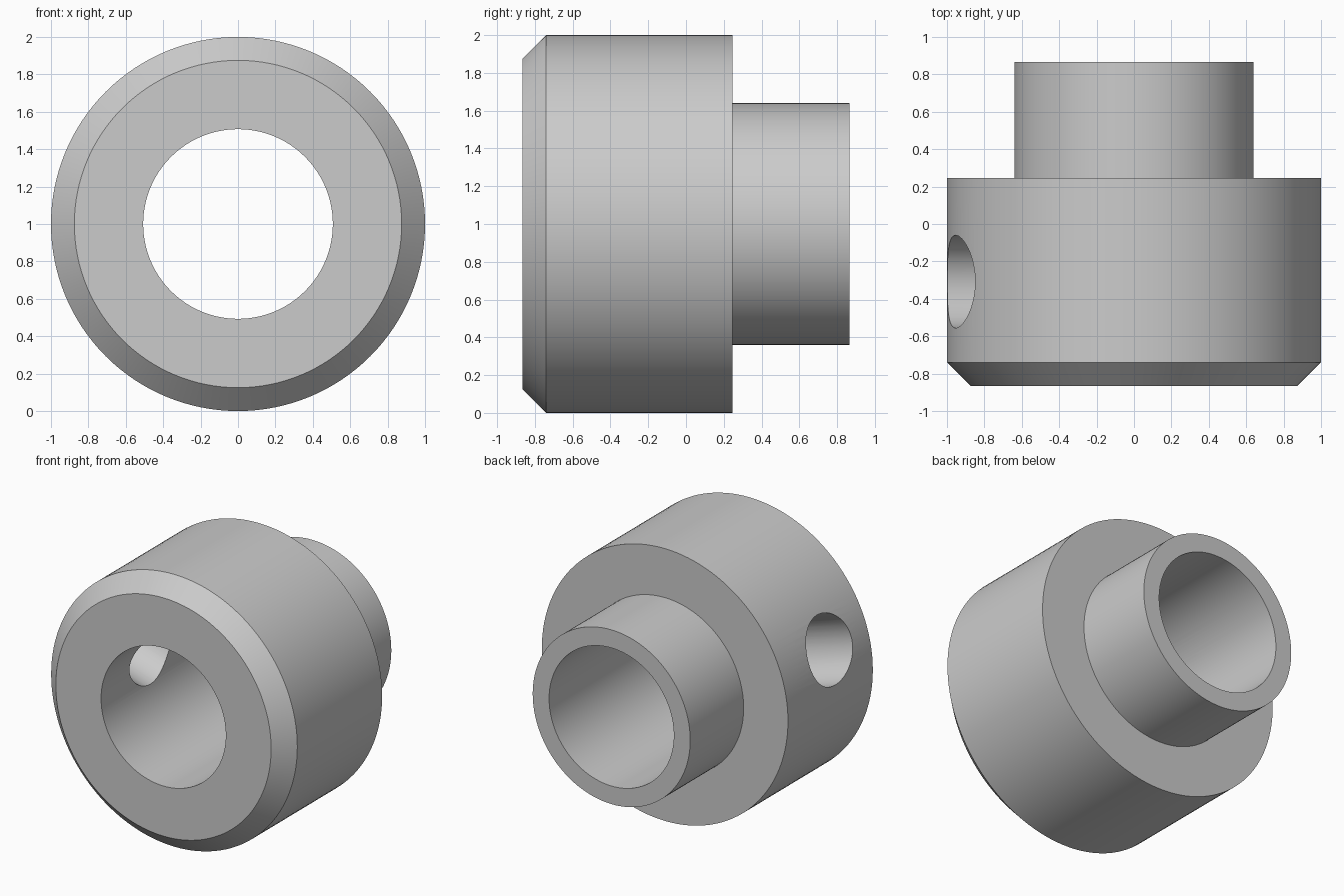
import bpy
import bmesh
import math
from mathutils import Matrix, Vector

SEGMENTS = 128
HOLE_TILT = math.radians(17.5)

if "Cube" in bpy.data.objects:
    bpy.data.objects.remove(bpy.data.objects["Cube"], do_unlink=True)


def make_material(name, color):
    mat = bpy.data.materials.new(name)
    mat.use_nodes = True
    mat.diffuse_color = color
    mat.node_tree.nodes["Principled BSDF"].inputs["Base Color"].default_value = color
    return mat


def add_object(name, bm, mat):
    bmesh.ops.recalc_face_normals(bm, faces=bm.faces)
    mesh = bpy.data.meshes.new(name)
    bm.to_mesh(mesh)
    bm.free()
    mesh.materials.append(mat)
    obj = bpy.data.objects.new(name, mesh)
    bpy.context.collection.objects.link(obj)
    return obj


def lathe(name, profile, mat):
    """Turn a closed (radius, y) profile around the y axis at z = 1."""
    bm = bmesh.new()
    rings = []
    for i in range(SEGMENTS):
        a = 2 * math.pi * i / SEGMENTS
        rings.append([bm.verts.new((r * math.cos(a), y, 1 + r * math.sin(a)))
                      for r, y in profile])
    n = len(profile)
    for i, ring in enumerate(rings):
        after = rings[(i + 1) % SEGMENTS]
        for j in range(n):
            k = (j + 1) % n
            bm.faces.new((ring[j], ring[k], after[k], after[j]))
    return add_object(name, bm, mat)


steel = make_material("grey steel", (0.6, 0.6, 0.6, 1))

# Chamfered collar with a narrower rear sleeve and a straight bore
collar = lathe("shaft_collar", [
    (0.507, -0.865), (0.875, -0.865), (1.0, -0.74), (1.0, 0.245),
    (0.64, 0.245), (0.64, 0.865), (0.507, 0.865)], steel)

# Radial set-screw hole through one wall
direction = Vector((-math.cos(HOLE_TILT), 0, math.sin(HOLE_TILT)))
bm = bmesh.new()
bmesh.ops.create_cone(
    bm, cap_ends=True, segments=64, radius1=0.248, radius2=0.248, depth=1.0,
    matrix=Matrix.Translation(Vector((0, -0.308, 1)) + direction * 0.75)
    @ direction.to_track_quat('Z', 'Y').to_matrix().to_4x4())
cutter = add_object("screw_hole_cutter", bm, steel)

cut = collar.modifiers.new("screw hole", 'BOOLEAN')
cut.operation = 'DIFFERENCE'
cut.solver = 'EXACT'
cut.object = cutter

# Apply the cut, then shade round walls smooth and keep the rims sharp
bpy.ops.object.select_all(action='DESELECT')
collar.select_set(True)
bpy.context.view_layer.objects.active = collar
bpy.ops.object.modifier_apply(modifier=cut.name)
bpy.data.objects.remove(cutter, do_unlink=True)
bpy.ops.object.shade_smooth_by_angle(angle=math.radians(25))
